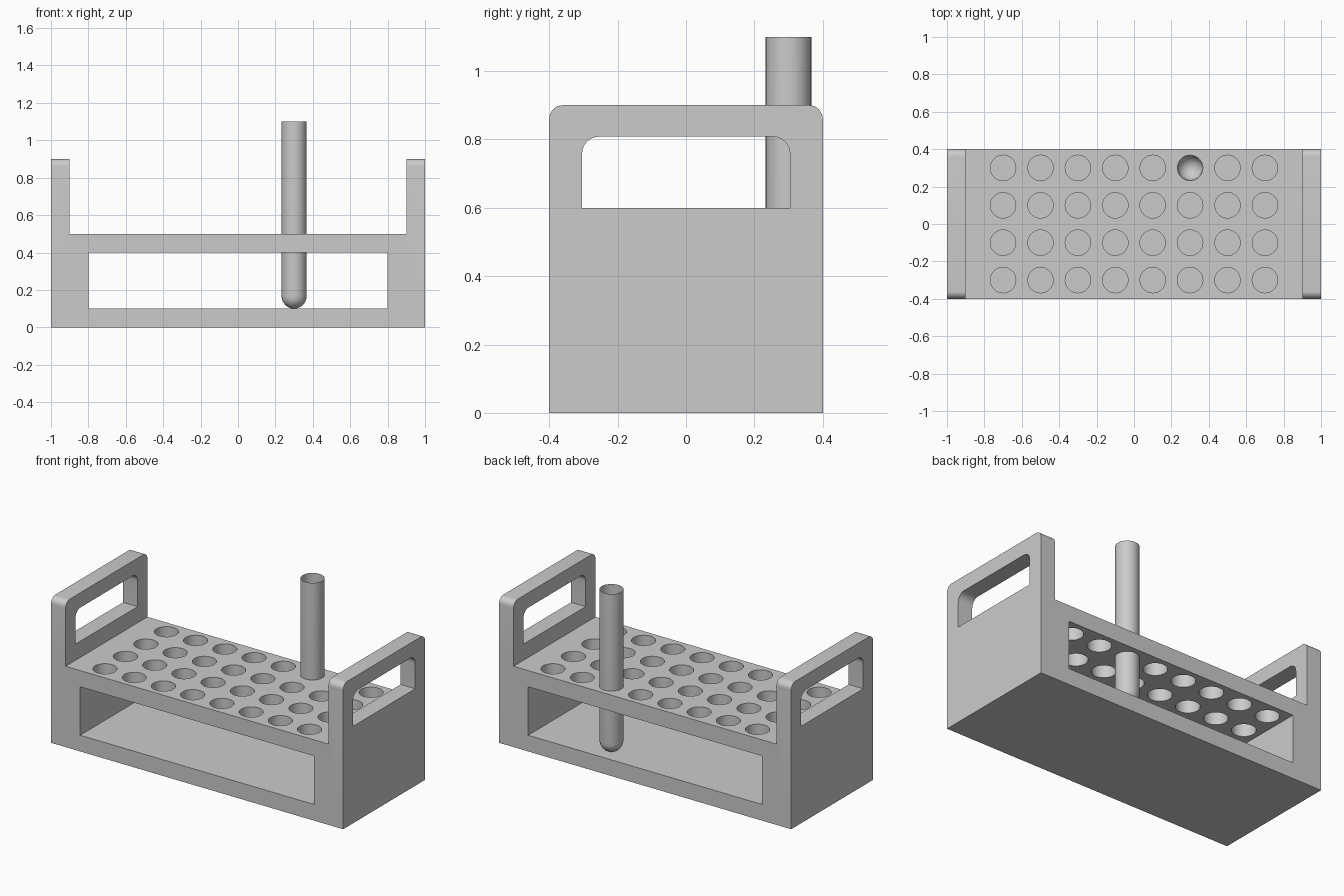
import bpy, bmesh
from math import pi, sin, cos, radians
from mathutils import Matrix, Vector

if "Cube" in bpy.data.objects:
    bpy.data.objects.remove(bpy.data.objects["Cube"])


def finish(name, bm):
    bmesh.ops.recalc_face_normals(bm, faces=bm.faces)
    mesh = bpy.data.meshes.new(name)
    bm.to_mesh(mesh)
    bm.free()
    ob = bpy.data.objects.new(name, mesh)
    bpy.context.collection.objects.link(ob)
    return ob


def round_top(bm, z, radius):
    """Round the edges along x at height z on the y ends."""
    ymax = max(v.co.y for v in bm.verts)
    edges = [e for e in bm.edges
             if all(abs(v.co.z - z) < 1e-4 and abs(abs(v.co.y) - ymax) < 1e-4 for v in e.verts)
             and abs(e.verts[0].co.x - e.verts[1].co.x) > 1e-3]
    bmesh.ops.bevel(bm, geom=edges, offset=radius, segments=8, profile=0.5, affect='EDGES')


def box(lo, hi):
    bm = bmesh.new()
    lo, hi = Vector(lo), Vector(hi)
    bmesh.ops.create_cube(bm, size=1, matrix=Matrix.Translation((lo + hi) / 2)
                          @ Matrix.Diagonal((*(hi - lo), 1)))
    return bm


def smooth(ob):
    bpy.ops.object.select_all(action='DESELECT')
    ob.select_set(True)
    bpy.context.view_layer.objects.active = ob
    bpy.ops.object.shade_smooth_by_angle(angle=radians(30))


# Rack body: U-shaped front profile pulled through the depth
half = [(1, 0), (1, 0.9), (0.9, 0.9), (0.9, 0.5)]
profile = half + [(-x, z) for x, z in reversed(half)]
bm = bmesh.new()
face = bm.faces.new([bm.verts.new((x, -0.4, z)) for x, z in profile])
ext = bmesh.ops.extrude_face_region(bm, geom=[face], use_keep_orig=True)
bmesh.ops.translate(bm, vec=(0, 0.8, 0),
                    verts=[g for g in ext['geom'] if isinstance(g, bmesh.types.BMVert)])
round_top(bm, 0.9, 0.04)
rack = finish("rack_body", bm)

# Cutters: front window, carrying handles, tube holes
window = finish("window_cutter", box((-0.8, -0.5, 0.1), (0.8, 0.5, 0.4)))
bm = box((-1.1, -0.304, 0.6), (1.1, 0.304, 0.808))
round_top(bm, 0.808, 0.05)
handles = finish("handle_cutter", bm)
bm = bmesh.new()
for i in range(8):
    for j in range(4):
        bmesh.ops.create_cone(bm, cap_ends=True, segments=32, radius1=0.068, radius2=0.068,
                              depth=0.2, matrix=Matrix.Translation((-0.7 + 0.2 * i, -0.3 + 0.2 * j, 0.45)))
holes = finish("hole_cutter", bm)

bpy.context.view_layer.objects.active = rack
for cutter in (window, handles, holes):
    mod = rack.modifiers.new(cutter.name, 'BOOLEAN')
    mod.operation = 'DIFFERENCE'
    mod.solver = 'EXACT'
    mod.object = cutter
    bpy.ops.object.modifier_apply(modifier=mod.name)
    bpy.data.objects.remove(cutter)
smooth(rack)

# Test tube: open top, round bottom, thin shell
r, n = 0.067, 8
pts = [(r * sin(a), r - r * cos(a)) for a in (pi / 2 * k / n for k in range(n + 1))] + [(r, 1.0)]
bm = bmesh.new()
vs = [bm.verts.new((x, 0, z)) for x, z in pts]
es = [bm.edges.new(p) for p in zip(vs, vs[1:])]
bmesh.ops.spin(bm, geom=vs + es, cent=(0, 0, 0), axis=(0, 0, 1), angle=2 * pi, steps=32)
bmesh.ops.remove_doubles(bm, verts=bm.verts, dist=1e-4)
tube = finish("test_tube", bm)
tube.location = (0.3, 0.3, 0.1)
smooth(tube)
